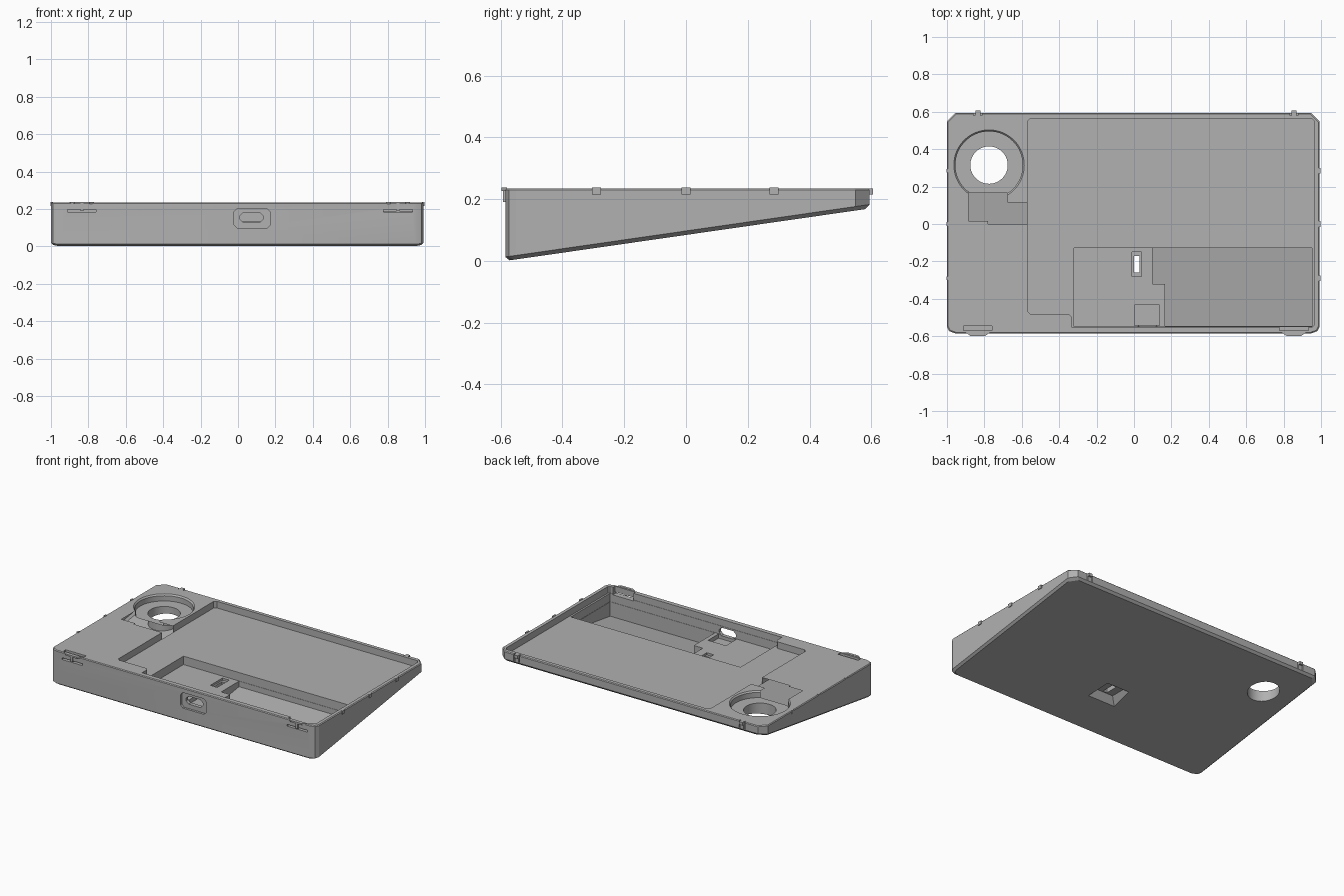
import bpy, bmesh
from math import cos, sin, pi, radians

cube = bpy.data.objects.get("Cube")
if cube:
    bpy.data.objects.remove(cube)

grey = bpy.data.materials.new("plain grey")
grey.use_nodes = True
COLOUR = (0.44, 0.44, 0.44, 1)
grey.diffuse_color = COLOUR
grey.node_tree.nodes["Principled BSDF"].inputs["Base Color"].default_value = COLOUR

TOP = 0.235
FLOOR = 0.19
OVER = 0.4


def underside(y):
    """Height of the sloping base."""
    return 0.002 + (y + 0.57) * 0.144


def make(name, rings):
    """Skin a stack of matching rings and cap both ends."""
    bm = bmesh.new()
    loops = [[bm.verts.new(p) for p in ring] for ring in rings]
    n = len(loops[0])
    for a, b in zip(loops, loops[1:]):
        for i in range(n):
            j = (i + 1) % n
            bm.faces.new((a[i], a[j], b[j], b[i]))
    bm.faces.new(loops[0][::-1])
    bm.faces.new(loops[-1])
    bmesh.ops.recalc_face_normals(bm, faces=bm.faces)
    mesh = bpy.data.meshes.new(name)
    bm.to_mesh(mesh)
    bm.free()
    mesh.materials.append(grey)
    obj = bpy.data.objects.new(name, mesh)
    bpy.context.collection.objects.link(obj)
    return obj


def ring(outline, z):
    return [(x, y, z(y) if callable(z) else z) for x, y in outline]


def prism(name, outline, z0, z1):
    return make(name, [ring(outline, z0), ring(outline, z1)])


def rect(x0, x1, y0, y1):
    return [(x0, y0), (x1, y0), (x1, y1), (x0, y1)]


def box(name, x0, x1, y0, y1, z0, z1):
    return prism(name, rect(x0, x1, y0, y1), z0, z1)


def circle(cx, cy, r, n=64):
    return [(cx + r * cos(2 * pi * i / n), cy + r * sin(2 * pi * i / n)) for i in range(n)]


def cut(body, cutter):
    """Subtract a cutter from the body, then discard it."""
    cutter.hide_render = True
    mod = body.modifiers.new("cut", 'BOOLEAN')
    mod.operation = 'DIFFERENCE'
    mod.solver = 'EXACT'
    mod.object = cutter
    bpy.context.view_layer.objects.active = body
    bpy.ops.object.modifier_apply(modifier=mod.name)
    bpy.data.objects.remove(cutter)


def shell_outline(inset):
    """Rectangle with clipped corners."""
    x0, x1, y0, y1 = -1 + inset, 0.992 - inset, -0.585 + inset, 0.594 - inset
    return [(x0 + .045, y0), (x1 - .045, y0), (x1 - .012, y0 + .012), (x1, y0 + .035),
            (x1, y1 - .045), (x1 - .045, y1), (x0 + .045, y1), (x0, y1 - .045),
            (x0, y0 + .035), (x0 + .012, y0 + .012)]


# wedge case with a bevelled underside and rim
case = make("wedge_case", [
    ring(shell_outline(0.014), underside),
    ring(shell_outline(0), lambda y: underside(y) + 0.013),
    ring(shell_outline(0), TOP - 0.005),
    ring(shell_outline(0.005), TOP)])

# shallow main tray
tray = [(-.57, -.465), (-.555, -.48), (-.35, -.48), (-.335, -.495), (-.335, -.55),
        (.955, -.55), (.965, -.54), (.965, .55), (.95, .565), (-.555, .565), (-.57, .55)]
cut(case, prism("tray_cutter", tray, FLOOR, OVER))

# round recess, its cable passage and the connector pocket
CX, CY = -.775, .315
cut(case, prism("round_recess_cutter", circle(CX, CY, .18), FLOOR, OVER))
cut(case, make("round_lip_cutter", [ring(circle(CX, CY, .178), TOP - .012),
                                    ring(circle(CX, CY, .19), TOP + .002),
                                    ring(circle(CX, CY, .19), OVER)]))
passage = [(-.885, .015), (-.78, .015), (-.78, 0), (-.56, 0), (-.56, .115),
           (-.675, .115), (-.675, .2), (-.885, .2)]
cut(case, prism("passage_cutter", passage, FLOOR, OVER))
cut(case, box("connector_cutter", -.883, -.677, .035, .165, .172, OVER))
cut(case, prism("round_hole_cutter", circle(CX, CY, .1), -.2, OVER))

# circuit shelf and the deep bay beside it
SHELF = 0.133
cut(case, box("shelf_cutter", -.32, .953, -.548, -.127, SHELF, OVER))
bay = [(.165, -.546), (.951, -.546), (.951, -.129), (.098, -.129), (.098, -.32), (.165, -.32)]
cut(case, prism("bay_cutter", bay, lambda y: underside(y) + 0.03, OVER))

# port: notch in the shelf, outer recess and through slot
cut(case, box("notch_cutter", .003, .137, -.544, -.432, .105, OVER))


def port(name, x0, x1, z0, z1, y0, y1):
    c = .018
    outline = [(x0 + c, z0), (x1 - c, z0), (x1, z0 + c), (x1, z1 - c),
               (x1 - c, z1), (x0 + c, z1), (x0, z1 - c), (x0, z0 + c)]
    return make(name, [[(x, y, z) for x, z in outline] for y in (y0, y1)])


cut(case, port("port_recess_cutter", -.022, .172, .097, .202, -.7, -.57))
cut(case, port("port_slot_cutter", .01, .135, .127, .18, -.6, -.5))

# switch opening: flared below, narrow above
flare = [(.085, .075, underside(-.21) - .04), (.105, .09, underside(-.21) - .015),
         (.065, .058, .088)]
cut(case, make("flare_cutter", [ring(rect(.012 - w, .012 + w, -.21 - d, -.21 + d), z)
                                for w, d, z in flare[1:]]))
cut(case, box("switch_step_cutter", -.012, .04, -.28, -.15, .118, OVER))
cut(case, box("switch_slot_cutter", -.001, .03, -.26, -.17, .05, OVER))

# latch slits at the front, clip slits at the back
for x in (-.835, .855):
    cut(case, box("latch_slit_cutter", x - .077, x + .077, -.7, -.545, .184, .196))
    cut(case, box("latch_top_cutter", x - .077, x + .077, -.57, -.545, .186, OVER))
    for s in (-1, 1):
        a, b = sorted((x + s * .014, x + s * .022))
        cut(case, box("clip_slit_cutter", a, b, .58, .7, .185, OVER))

# front latches and rear clips
for side, x in (("right", -.835), ("left", .855)):
    wing = [(x - .065, -.58), (x - .04, -.598), (x + .04, -.598), (x + .065, -.58)]
    prism(side + "_latch_plate", wing, .226, .237)
    box(side + "_latch_post", x - .008, x + .008, -.592, -.575, .19, .228)
    box(side + "_rear_clip", x - .013, x + .013, .585, .606, .215, TOP)

# small snap nubs along both side rims
for y in (-.29, 0, .285):
    box("left_rim_nub", .985, .997, y - .015, y + .015, .215, .238)
    box("right_rim_nub", -1.003, -.99, y - .01, y + .01, .215, .238)

# smooth the round walls, keep the edges crisp
bpy.ops.object.select_all(action='DESELECT')
case.select_set(True)
bpy.context.view_layer.objects.active = case
bpy.ops.object.shade_smooth_by_angle(angle=radians(20))
